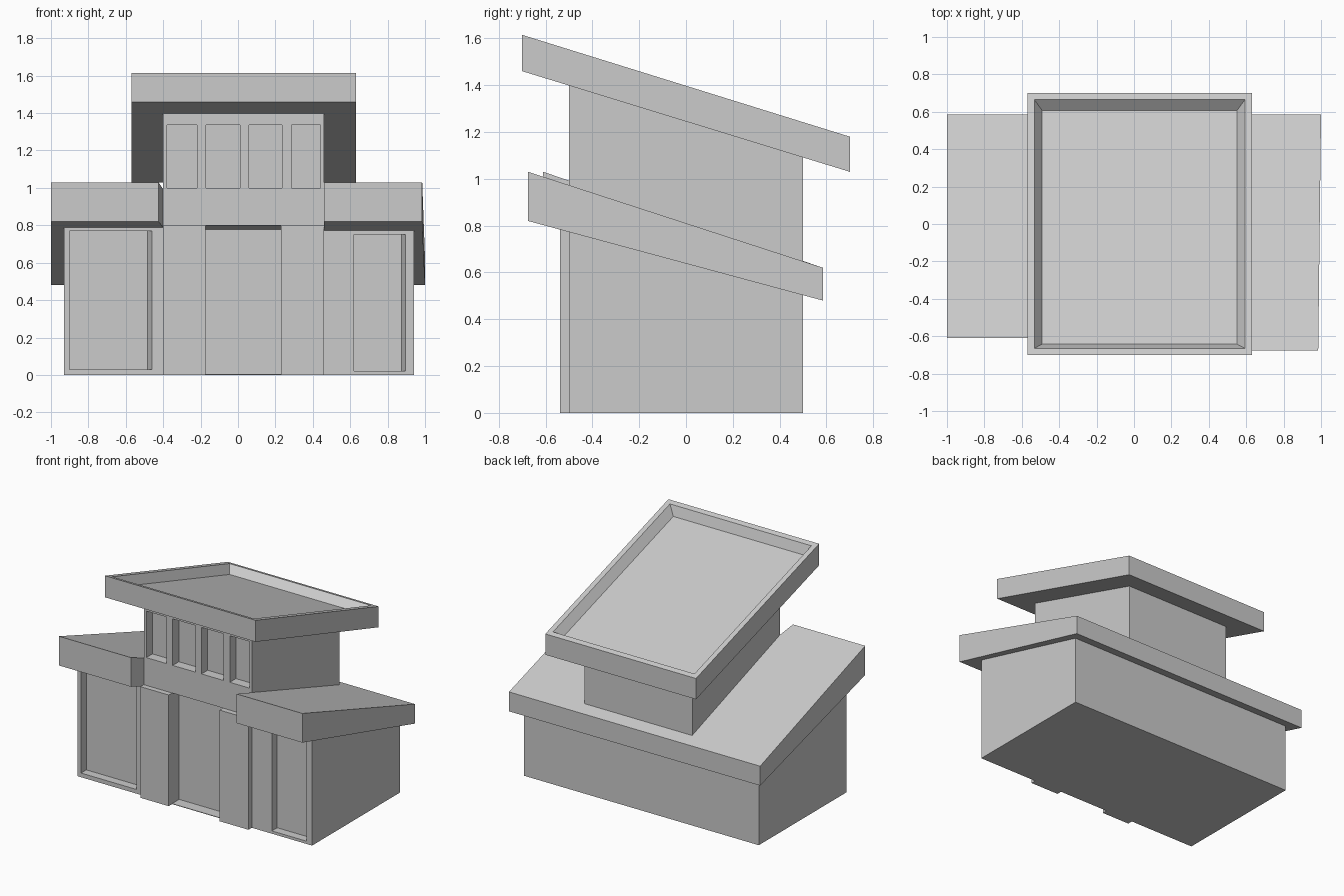
import bpy, bmesh

if "Cube" in bpy.data.objects:
    bpy.data.objects.remove(bpy.data.objects["Cube"])


def mesh_object(name, bm):
    bmesh.ops.recalc_face_normals(bm, faces=bm.faces[:])
    me = bpy.data.meshes.new(name)
    bm.to_mesh(me)
    bm.free()
    ob = bpy.data.objects.new(name, me)
    bpy.context.scene.collection.objects.link(ob)
    return ob


def slab_mesh(plan, bottom, top):
    """Prism over an xy outline; bottom and top heights are functions of y."""
    bm = bmesh.new()
    lo = [bm.verts.new((x, y, bottom(y))) for x, y in plan]
    hi = [bm.verts.new((x, y, top(y))) for x, y in plan]
    bm.faces.new(lo[::-1])
    cap = bm.faces.new(hi)
    n = len(plan)
    for i in range(n):
        j = (i + 1) % n
        bm.faces.new((lo[i], lo[j], hi[j], hi[i]))
    return bm, cap


def slab(name, plan, bottom, top):
    return mesh_object(name, slab_mesh(plan, bottom, top)[0])


def line(y0, z0, y1, z1):
    return lambda y: z0 + (z1 - z0) * (y - y0) / (y1 - y0)


def flat(z):
    return lambda y: z


def rect(x0, x1, y0, y1):
    return [(x0, y0), (x1, y0), (x1, y1), (x0, y1)]


def recess(target, x0, x1, z0, z1, depth, taper=0.0):
    """Cut an opening into the front wall; taper slants the right jamb."""
    f = -0.5
    e = 0.05
    plan = [(x0, f - e), (x1 + taper * e / depth, f - e),
            (x1 - taper, f + depth), (x0, f + depth)]
    cutter = slab("cutter", plan, flat(z0), flat(z1))
    cutter.hide_render = True
    mod = target.modifiers.new("opening", 'BOOLEAN')
    mod.operation = 'DIFFERENCE'
    mod.solver = 'EXACT'
    mod.object = cutter
    bpy.context.view_layer.objects.active = target
    bpy.ops.object.modifier_apply(modifier=mod.name)
    bpy.data.objects.remove(cutter)


# Lower walls with two large windows and the central entrance recess
wall_top = line(-0.5, 0.80, 0.5, 0.51)
body = slab("lower_walls", rect(-0.93, 0.94, -0.5, 0.5), flat(0), wall_top)
recess(body, -0.90, -0.46, 0.03, 0.77, 0.06, 0.025)
recess(body, 0.62, 0.895, 0.02, 0.75, 0.06, 0.02)
recess(body, -0.175, 0.23, 0.004, 0.85, 0.08)

# Entrance pilasters
for side, x0, x1 in (("left", -0.40, -0.175), ("right", 0.23, 0.46)):
    slab("pilaster_" + side, rect(x0, x1, -0.538, -0.5), flat(0), flat(0.80))

# Upper storey with a row of four windows
tower = slab("upper_walls", rect(-0.40, 0.46, -0.5, 0.5), wall_top,
             line(-0.5, 1.40, 0.5, 1.095))
for x0, x1 in ((-0.38, -0.22), (-0.17, 0.01), (0.06, 0.235), (0.285, 0.44)):
    recess(tower, x0, x1, 1.0, 1.335, 0.07)

# Lower roof: left wing, right wing and the strip behind the upper storey
slab("lower_roof_left",
     [(-1, -0.61), (-0.425, -0.61), (-0.40, -0.5), (-0.40, 0.585), (-1, 0.585)],
     line(-0.61, 0.82, 0.585, 0.48), line(-0.61, 1.03, 0.585, 0.62))
right_low = line(-0.675, 0.82, 0.585, 0.48)
right_high = line(-0.675, 1.03, 0.585, 0.62)
slab("lower_roof_right",
     [(0.46, -0.675), (0.985, -0.675), (1.0, 0.585), (0.46, 0.585)],
     right_low, right_high)
slab("lower_roof_back", rect(-0.40, 0.46, 0.48, 0.585), right_low, right_high)

# Upper roof: sloping tray with a rim and a sunken bevelled floor
bm, cap = slab_mesh(rect(-0.57, 0.63, -0.70, 0.70),
                    line(-0.7, 1.46, 0.7, 1.03), line(-0.7, 1.615, 0.7, 1.18))
bm.normal_update()
bmesh.ops.inset_region(bm, faces=[cap], thickness=0.052)
bmesh.ops.inset_region(bm, faces=[cap], thickness=0.06, depth=-0.06)
mesh_object("upper_roof", bm)
